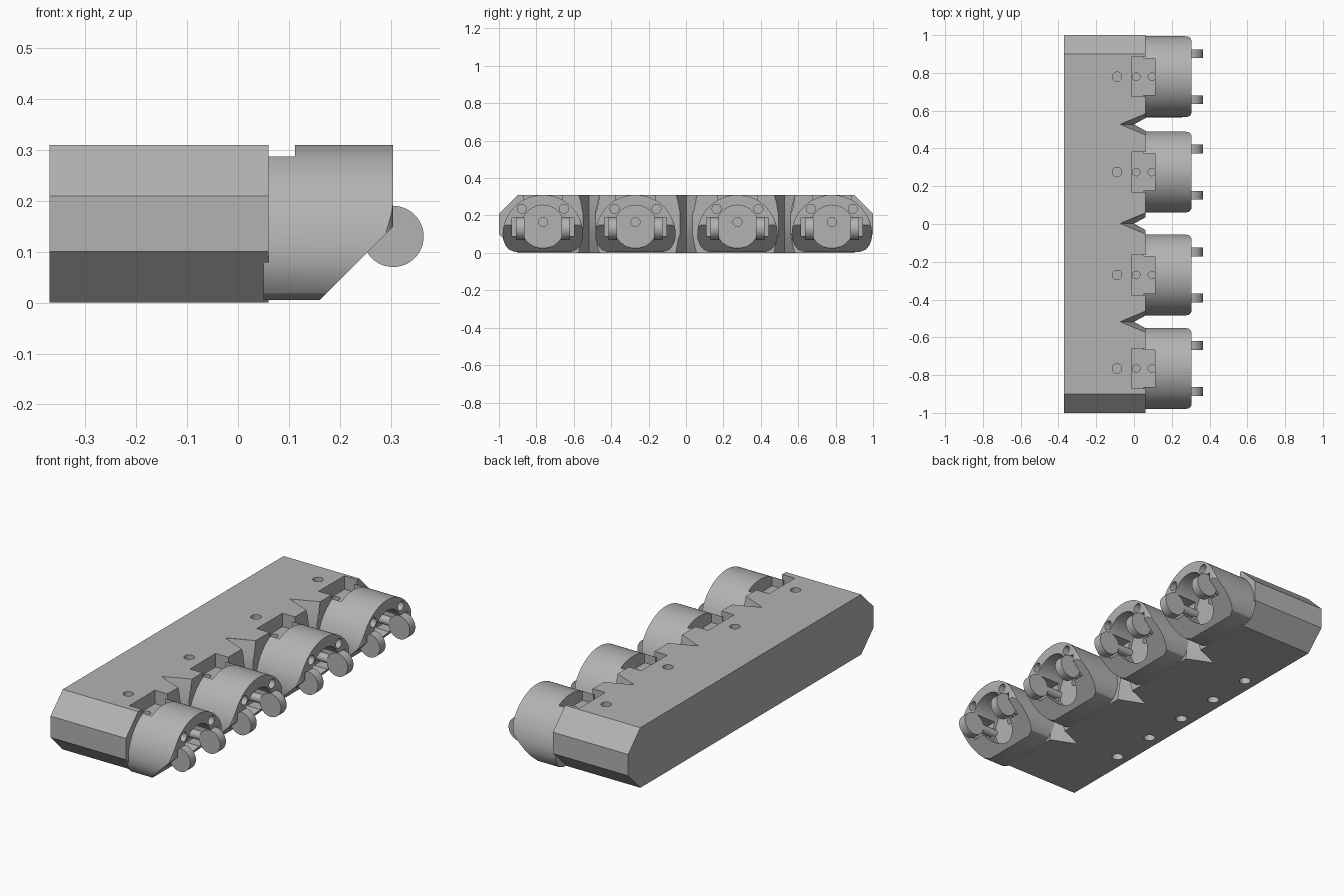
import bpy, bmesh, math
from mathutils import Vector

cube = bpy.data.objects.get("Cube")
if cube:
    bpy.data.objects.remove(cube, do_unlink=True)

grey = bpy.data.materials.new("plain grey")
grey.use_nodes = True
GREY = (0.45, 0.45, 0.45, 1)
grey.diffuse_color = GREY
grey.node_tree.nodes["Principled BSDF"].inputs["Base Color"].default_value = GREY


def finish(name, bm):
    bmesh.ops.recalc_face_normals(bm, faces=bm.faces)
    mesh = bpy.data.meshes.new(name)
    bm.to_mesh(mesh)
    bm.free()
    mesh.materials.append(grey)
    ob = bpy.data.objects.new(name, mesh)
    bpy.context.collection.objects.link(ob)
    return ob


def loft(name, rings):
    """Closed solid through matching rings of points."""
    bm = bmesh.new()
    loops = [[bm.verts.new(p) for p in ring] for ring in rings]
    n = len(loops[0])
    for a, b in zip(loops, loops[1:]):
        for i in range(n):
            j = (i + 1) % n
            bm.faces.new((a[i], a[j], b[j], b[i]))
    bm.faces.new(loops[0])
    bm.faces.new(loops[-1])
    return finish(name, bm)


def prism(name, points, axis, lo, hi):
    """Extrude a flat profile along axis 0, 1 or 2."""
    def place(p, d):
        c = list(p)
        c.insert(axis, d)
        return c
    return loft(name, [[place(p, d) for p in points] for d in (lo, hi)])


def box(name, x, y, z):
    return prism(name, [(x[0], y[0]), (x[1], y[0]), (x[1], y[1]), (x[0], y[1])], 2, *z)


def cylinder(name, centre, direction, radius, depth, sides=32):
    bm = bmesh.new()
    bmesh.ops.create_cone(bm, cap_ends=True, segments=sides, radius1=radius,
                          radius2=radius, depth=depth)
    turn = Vector(direction).to_track_quat('Z', 'Y').to_matrix()
    bmesh.ops.rotate(bm, verts=bm.verts, cent=(0, 0, 0), matrix=turn)
    bmesh.ops.translate(bm, verts=bm.verts, vec=centre)
    return finish(name, bm)


def carve(ob, tools, operation='DIFFERENCE'):
    """Apply booleans and remove the cutters."""
    for tool in tools:
        mod = ob.modifiers.new("carve", 'BOOLEAN')
        mod.operation = operation
        mod.solver = 'EXACT'
        mod.object = tool
        tool.hide_render = True
    graph = bpy.context.evaluated_depsgraph_get()
    mesh = bpy.data.meshes.new_from_object(ob.evaluated_get(graph))
    ob.modifiers.clear()
    ob.data = mesh
    for tool in tools:
        bpy.data.objects.remove(tool, do_unlink=True)


def smooth(ob):
    bpy.ops.object.select_all(action='DESELECT')
    ob.select_set(True)
    bpy.context.view_layer.objects.active = ob
    bpy.ops.object.shade_smooth_by_angle(angle=math.radians(25))


BAYS = (0.78, 0.275, -0.27, -0.765)
NOTCHES = (0.527, 0.002, -0.518)
FLOOR = 0.24

# Long bar with chamfered ends
body = prism("main_bar", [(-1, 0.1), (-0.9, 0), (0.9, 0), (1, 0.1),
                          (1, 0.21), (0.9, 0.31), (-0.9, 0.31), (-1, 0.21)], 0, -0.37, 0.06)
cuts = []
for y in NOTCHES:
    # V notches that open wider at the top and bottom
    rings = []
    for z, apex, half in ((-0.01, -0.08, 0.075), (0.1, 0.0, 0.055),
                          (0.21, 0.0, 0.055), (0.32, -0.08, 0.075)):
        rings.append([(apex, y, z), (0.1, y - half, z), (0.1, y + half, z)])
    cuts.append(loft("notch_cutter", rings))
for y in BAYS:
    # Top pocket and screw holes
    cuts.append(box("pocket_cutter", (-0.012, 0.09), (y - 0.105, y + 0.105), (FLOOR, 0.4)))
    cuts.append(cylinder("hole_cutter", (-0.09, y, 0.3), (0, 0, 1), 0.025, 0.16))
    cuts.append(cylinder("hole_cutter", (0.012, y, FLOOR), (0, 0, 1), 0.02, 0.1))
for i in range(5):
    # Holes under the bar
    cuts.append(cylinder("hole_cutter", (-0.305, (i - 2) * 0.245, 0), (0, 0, 1), 0.028, 0.16))
carve(body, cuts)
smooth(body)

# Domed housing, built once around y = 0
section = []
for i in range(49):
    a = math.pi * i / 48
    section.append((0.215 * math.cos(a), 0.095 + 0.215 * math.sin(a)))
lower = [(0.212, 0.07), (0.2, 0.04), (0.182, 0.018), (0.15, 0.005)]
section += [(-y, z) for y, z in lower] + lower[::-1]
housing = prism("housing_1", section, 0, 0.05, 0.33)

# Rounded plan corners and sloping lower front
plan = [(0, -0.25), (0, 0.25)]
R = 0.03
for side in (1, -1):
    arc = []
    for i in range(9):
        a = math.pi / 2 * i / 8
        arc.append((0.305 - R + R * math.sin(a), side * (0.215 - R + R * math.cos(a))))
    plan += arc if side == 1 else arc[::-1]
plan[0:2] = [(0, -0.215), (0, 0.215)]
carve(housing, [
    prism("plan_cutter", plan, 2, -0.1, 0.5),
    prism("slope_cutter", [(0, -0.1), (0.055, -0.1), (0.4, 0.245), (0.4, 0.5), (0, 0.5)],
          1, -0.4, 0.4)], 'INTERSECT')

# Front bore, cross channel, pocket and screw holes
tools = [
    cylinder("bore_cutter", (0.28, 0, 0.14), (1, 0, 0), 0.115, 0.25, 48),
    box("channel_cutter", (0.17, 0.4), (-0.165, 0.165), (0.09, 0.19)),
    box("pocket_cutter", (-0.05, 0.112), (-0.097, 0.097), (FLOOR, 0.4)),
    cylinder("hole_cutter", (0.095, 0, FLOOR), (0, 0, 1), 0.02, 0.06),
    cylinder("hole_cutter", (0.15, 0, 0.165), (1, 0, 0), 0.024, 0.08),
    cylinder("hole_cutter", (0.21, 0, 0.055), (1, 0, -1), 0.022, 0.1)]
for side in (-1, 1):
    tools.append(cylinder("hole_cutter", (0.3, side * 0.112, 0.236), (1, 0, 0), 0.024, 0.16))
carve(housing, tools)
smooth(housing)

# Round contact disc on a short stem
disc = cylinder("disc", (0.305, 0, 0.13), (0, 1, 0), 0.06, 0.046, 48)
stem = cylinder("stem", (0.22, 0, 0.135), (1, 0, 0), 0.022, 0.15, 24)
smooth(disc)
smooth(stem)


def copy(ob, name, y):
    new = bpy.data.objects.new(name, ob.data)
    new.location.y = y
    bpy.context.collection.objects.link(new)


# Repeat the housings and their pairs of discs along the bar
for n, y in enumerate(BAYS, 1):
    copy(housing, f"domed_housing_{n}", y)
    for label, side in (("rear", 1), ("fore", -1)):
        copy(disc, f"{label}_disc_{n}", y + side * 0.122)
        copy(stem, f"{label}_stem_{n}", y + side * 0.122)
for ob in (housing, disc, stem):
    bpy.data.objects.remove(ob, do_unlink=True)
